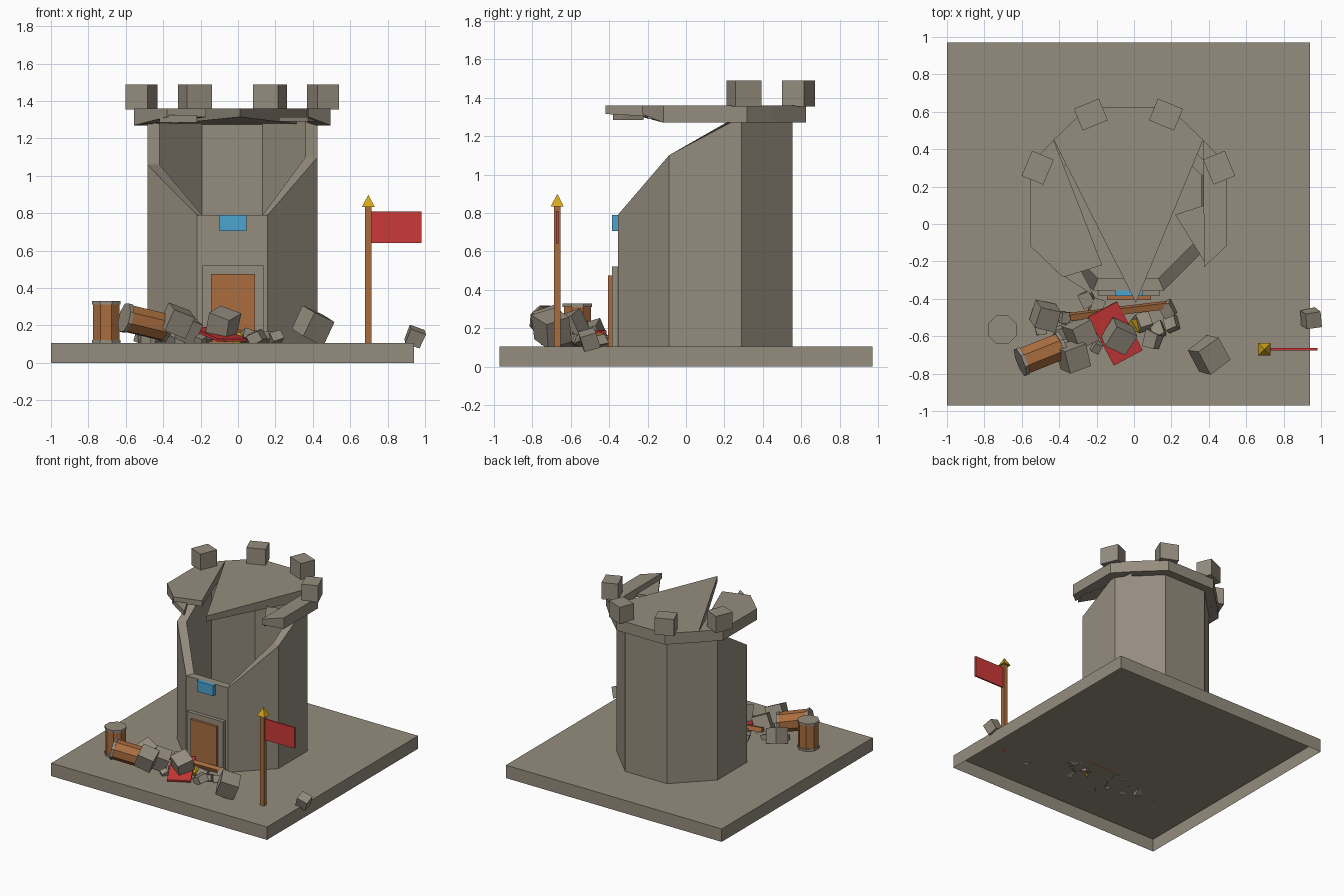
import bpy, bmesh, math, random
from mathutils import Vector, Euler

random.seed(4)
if "Cube" in bpy.data.objects:
    bpy.data.objects.remove(bpy.data.objects["Cube"], do_unlink=True)


def material(name, rgb):
    m = bpy.data.materials.new(name)
    m.use_nodes = True
    col = (*rgb, 1)
    m.diffuse_color = col
    m.node_tree.nodes["Principled BSDF"].inputs["Base Color"].default_value = col
    return m


STONE = material("stone", (.30, .265, .21))
WOOD = material("wood", (.40, .155, .05))
RED = material("red cloth", (.60, .04, .04))
BLUE = material("blue sign", (.07, .37, .63))
GOLD = material("gold", (.67, .39, .012))

GROUND = .105
CX, CY = -.03, .10


def finish(name, bm, *mats):
    bmesh.ops.recalc_face_normals(bm, faces=bm.faces)
    me = bpy.data.meshes.new(name)
    bm.to_mesh(me)
    bm.free()
    for m in mats:
        me.materials.append(m)
    ob = bpy.data.objects.new(name, me)
    bpy.context.collection.objects.link(ob)
    return ob


def box(name, centre, size, mat, rot=(0, 0, 0), jitter=0):
    bm = bmesh.new()
    bmesh.ops.create_cube(bm, size=1)
    for v in bm.verts:
        v.co = Vector(a * b for a, b in zip(v.co, size))
        v.co *= 1 + random.uniform(-jitter, jitter)
    ob = finish(name, bm, mat)
    ob.location = centre
    ob.rotation_euler = [math.radians(a) for a in rot]
    return ob


def span(name, lo, hi, mat):
    centre = [(a + b) / 2 for a, b in zip(lo, hi)]
    return box(name, centre, [b - a for a, b in zip(lo, hi)], mat)


def prism(name, outline, z0, z1, mat, thin_at=-9):
    # flat slab; undersides in front of thin_at are worn thinner
    bm = bmesh.new()
    low = [bm.verts.new((x, y, z0 if y > thin_at else z1 - .045)) for x, y in outline]
    top = [bm.verts.new((x, y, z1)) for x, y in outline]
    bm.faces.new(low)
    bm.faces.new(top)
    n = len(outline)
    for i in range(n):
        j = (i + 1) % n
        bm.faces.new((low[i], low[j], top[j], top[i]))
    return finish(name, bm, mat)


def octagon(apothem):
    r = apothem / math.cos(math.pi / 8)
    return [(CX + r * math.cos(math.pi / 8 + i * math.pi / 4),
             CY + r * math.sin(math.pi / 8 + i * math.pi / 4)) for i in range(8)]


# Base plate, open underneath
base = span("base_plate", (-1, -.97, 0), (.94, .97, GROUND), STONE)
bm = bmesh.new()
bm.from_mesh(base.data)
bmesh.ops.delete(bm, geom=[f for f in bm.faces if f.normal.z < -.5], context='FACES')
bm.to_mesh(base.data)
bm.free()

# Hollow eight-sided tower wall, broken down towards the front
tops = [1.3, 1.3, 1.3, 1.3, 1.06, .79, .79, 1.1]
bm = bmesh.new()
rings = []
for ring in (octagon(.455), octagon(.39)):
    rings.append([(bm.verts.new((x, y, GROUND)), bm.verts.new((x, y, t)))
                  for (x, y), t in zip(ring, tops)])
outer, inner = rings
for i in range(8):
    j = (i + 1) % 8
    for ring in rings:
        bm.faces.new((ring[i][0], ring[j][0], ring[j][1], ring[i][1]))
    for k in (0, 1):
        bm.faces.new((outer[i][k], outer[j][k], inner[j][k], inner[i][k]))
finish("tower_wall", bm, STONE)

# Cracked roof platform
rim = octagon(.525)
right_crack, left_crack = (.37, .45), (-.43, .45)
prism("roof_middle", [right_crack, rim[1], rim[2], left_crack, (.01, -.42)],
      1.27, 1.36, STONE, -.2)
prism("roof_right", [right_crack, (.375, -.23), rim[7], rim[0]], 1.27, 1.36, STONE, -.2)
prism("roof_left", [left_crack, rim[3], rim[4], (-.38, -.285), (-.17, -.22)],
      1.27, 1.36, STONE, -.2)
prism("roof_shard_left", [(-.42, -.25), (-.22, -.38), (-.24, -.33), (-.3, -.22)],
      1.285, 1.325, STONE)
prism("roof_shard_right", [(.22, .05), (.375, -.2), (.42, -.1), (.375, .1)],
      1.29, 1.315, STONE)

# Battlement blocks on the four rear corners
for i in range(4):
    a = math.pi / 8 + i * math.pi / 4
    box("battlement_%d" % (i + 1),
        (CX + .525 * math.cos(a), CY + .525 * math.sin(a), 1.422),
        (.125, .145, .135), STONE, (0, 0, math.degrees(a)))

# Doorway and sign
span("door_frame", (-.19, -.385, GROUND), (.135, -.34, .52), STONE)
span("door", (-.145, -.405, GROUND), (.09, -.38, .475), WOOD)
span("sign", (-.1, -.385, .705), (.045, -.34, .79), BLUE)


def spike(name, centre, r, height, rot):
    bm = bmesh.new()
    bmesh.ops.create_cone(bm, cap_ends=True, segments=4, radius1=r, radius2=0, depth=height)
    ob = finish(name, bm, GOLD)
    ob.location = centre
    ob.rotation_euler = [math.radians(a) for a in rot]


# Standing flag
span("flag_pole", (.68, -.687, GROUND), (.715, -.653, .84), WOOD)
spike("flag_pole_tip", (.697, -.67, .867), .047, .065, (0, 0, 45))
span("flag", (.71, -.676, .64), (.98, -.664, .81), RED)

# Fallen flag
box("fallen_flag", (-.1, -.585, .152), (.3, .175, .015), RED, (0, 12, -62))
box("fallen_pole", (-.085, -.465, .16), (.52, .035, .035), WOOD, (20, 3, 7))
spike("fallen_pole_tip", (.01, -.555, .14), .05, .07, (70, 0, 30))


def barrel(name, centre, axis, length):
    # wooden staves with a slightly wider stone-coloured lid at each end
    bm = bmesh.new()
    profile = [(-.5, .083), (-.42, .083), (-.42, .077), (.42, .077), (.42, .083), (.5, .083)]
    loops = []
    for h, r in profile:
        loops.append([bm.verts.new((r * math.cos(math.pi / 8 + i * math.pi / 4),
                                    r * math.sin(math.pi / 8 + i * math.pi / 4),
                                    h * length)) for i in range(8)])
    for k in range(len(profile) - 1):
        for i in range(8):
            j = (i + 1) % 8
            f = bm.faces.new((loops[k][i], loops[k][j], loops[k + 1][j], loops[k + 1][i]))
            f.material_index = 1 if k == 2 else 0
    bm.faces.new(loops[0])
    bm.faces.new(loops[-1])
    ob = finish(name, bm, STONE, WOOD)
    ob.location = centre
    ob.rotation_euler = Vector(axis).to_track_quat('Z', 'Y').to_euler()


barrel("standing_barrel", (-.705, -.565, .217), (0, 0, 1), .225)
barrel("fallen_barrel", (-.495, -.695, .215), (-.25, -.1, .06), .25)

# Large fallen blocks: x, y, z, size, turn
blocks = [(-.325, -.71, .225, .13, 20), (-.08, -.6, .21, .13, -25), (.4, -.7, .2, .14, 35),
          (.945, -.505, .14, .085, 10), (-.475, -.49, .165, .12, -12), (-.285, -.585, .185, .12, 28)]
for n, (x, y, z, s, turn) in enumerate(blocks):
    box("fallen_block_%d" % (n + 1), (x, y, z), (s, s, s), STONE, (18, 20, turn), .05)

# Small rubble around the doorway
chips = [(.2, -.53), (.18, -.46), (.1, -.62), (.05, -.52), (-.18, -.56), (-.2, -.66),
         (-.37, -.5), (-.38, -.58), (-.5, -.56), (-.25, -.4), (-.2, -.44), (.13, -.57)]
for n, (x, y) in enumerate(chips):
    s = random.uniform(.045, .075)
    rot = [random.uniform(-30, 30) for _ in range(3)]
    box("rubble_%d" % (n + 1), (x, y, GROUND + s * .45), (s, s * 1.2, s * .8), STONE, rot, .12)
